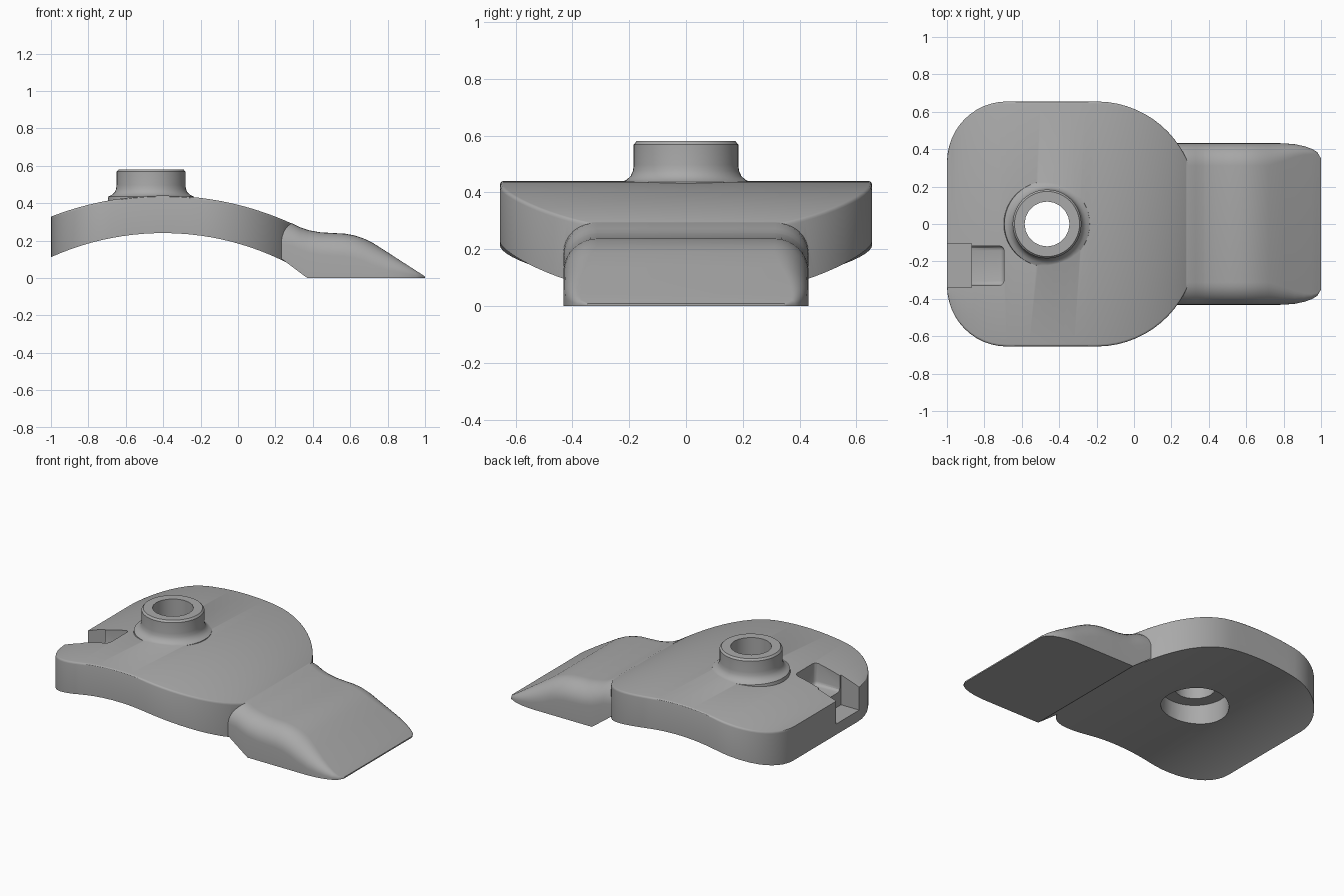
import bpy, bmesh, math

cube = bpy.data.objects.get("Cube")
if cube:
    bpy.data.objects.remove(cube)

grey = bpy.data.materials.new("plain_grey")
grey.use_nodes = True
COLOUR = (0.4, 0.4, 0.4, 1)
grey.diffuse_color = COLOUR
grey.node_tree.nodes["Principled BSDF"].inputs["Base Color"].default_value = COLOUR


def finish(name, bm):
    bmesh.ops.recalc_face_normals(bm, faces=bm.faces)
    mesh = bpy.data.meshes.new(name)
    bm.to_mesh(mesh)
    bm.free()
    mesh.materials.append(grey)
    obj = bpy.data.objects.new(name, mesh)
    bpy.context.collection.objects.link(obj)
    return obj


def skin(bm, rings):
    """Join closed rings of equal length and cap both ends."""
    for a, b in zip(rings, rings[1:]):
        for i in range(len(a)):
            j = (i + 1) % len(a)
            bm.faces.new((a[i], a[j], b[j], b[i]))
    bm.faces.new(rings[0])
    bm.faces.new(rings[-1])


def loft(name, stations, steps):
    """Stations are (x, half width, bottom, top, top edge radius)."""
    bm = bmesh.new()
    rings = []
    for x, w, low, top, r in stations:
        half = [(w, low)]
        for i in range(steps + 1):
            a = math.pi / 2 * i / steps
            half.append((w - r + r * math.cos(a), top - r + r * math.sin(a)))
        pts = half + [(-y, z) for y, z in reversed(half)]
        rings.append([bm.verts.new((x, y, z)) for y, z in pts])
    skin(bm, rings)
    return finish(name, bm)


def lathe(name, profile, sides, x):
    """Turn a (radius, z) profile about a vertical axis."""
    bm = bmesh.new()
    rings = []
    for r, z in profile:
        angles = [2 * math.pi * i / sides for i in range(sides)]
        rings.append([bm.verts.new((x + r * math.cos(a), r * math.sin(a), z)) for a in angles])
    skin(bm, rings)
    return finish(name, bm)


def box(name, x0, x1, y0, y1, z0, z1, bevel=0):
    bm = bmesh.new()
    bmesh.ops.create_cube(bm, size=1)
    for v in bm.verts:
        v.co = ((x0 + x1) / 2 + v.co.x * (x1 - x0),
                (y0 + y1) / 2 + v.co.y * (y1 - y0),
                (z0 + z1) / 2 + v.co.z * (z1 - z0))
    if bevel:
        bmesh.ops.bevel(bm, geom=bm.edges[:], offset=bevel, segments=3, profile=0.5, affect='EDGES')
    return finish(name, bm)


def combine(target, other, operation):
    mod = target.modifiers.new("combine", 'BOOLEAN')
    mod.operation = operation
    mod.solver = 'EXACT'
    mod.object = other
    bpy.context.view_layer.objects.active = target
    bpy.ops.object.modifier_apply(modifier=mod.name)
    bpy.data.objects.remove(other)


# Arched plate: rounded plan outline between two arcs
def arc_height(x, apex, radius):
    return apex - radius + math.sqrt(radius ** 2 - (x + 0.4) ** 2)


outline = []
for i in range(13):
    a = math.pi / 2 * i / 12
    outline.append((-0.68 - 0.32 * math.cos(a), 0.33 + 0.325 * math.sin(a)))
outline += [(-0.68 + 0.06 * i, 0.655) for i in range(1, 8)]
for i in range(15):
    x = -0.2 + 0.49 * math.sin(math.pi / 2 * i / 14)
    outline.append((x, 0.125 + math.sqrt(0.53 ** 2 - (x + 0.2) ** 2)))
body = loft("spade_body", [(x, w, arc_height(x, 0.24, 1.46), arc_height(x, 0.44, 1.66), 0.012)
                           for x, w in outline], 3)

# Toe: rounded wedge reaching the ground
toe_top = [(0.15, 0.31), (0.22, 0.305), (0.29, 0.292), (0.33, 0.272), (0.38, 0.255),
           (0.44, 0.244), (0.51, 0.24), (0.57, 0.237), (0.62, 0.228), (0.67, 0.212),
           (0.72, 0.188), (0.8, 0.137), (0.86, 0.098), (0.91, 0.066), (0.95, 0.04),
           (0.98, 0.021), (1.0, 0.008)]
stations = []
for x, top in toe_top:
    low = max(0, 0.112 * (0.37 - x) / 0.15)
    bulge = max(0, (x - 0.78) / 0.22)
    width = 0.35 + 0.082 * math.sqrt(max(0, 1 - bulge ** 2))
    stations.append((x, width, low, top, min(0.12, 0.7 * (top - low))))
    if x == 0.33:
        stations.append((0.37, width, 0, 0.258, 0.12))
combine(body, loft("toe", stations, 8), 'UNION')

# Hub with a flared foot
HUB_X = -0.465
hub = lathe("hub", [(0.235, 0.39), (0.228, 0.436), (0.21, 0.444), (0.195, 0.457), (0.187, 0.475),
                    (0.184, 0.497), (0.184, 0.568), (0.174, 0.58)], 48, HUB_X)
combine(body, hub, 'UNION')

# Through hole and wider recess underneath
combine(body, lathe("bore", [(0.12, 0), (0.12, 0.7)], 20, HUB_X), 'DIFFERENCE')
combine(body, lathe("recess", [(0.2, 0), (0.2, 0.35)], 40, HUB_X), 'DIFFERENCE')

# Stepped notch in the tail
combine(body, box("inner_notch", -0.95, -0.695, -0.328, -0.117, 0.27, 0.6, 0.025), 'DIFFERENCE')
combine(body, box("outer_notch", -1.1, -0.87, -0.34, -0.105, 0.18, 0.6), 'DIFFERENCE')

bpy.ops.object.select_all(action='DESELECT')
body.select_set(True)
bpy.context.view_layer.objects.active = body
bpy.ops.object.shade_smooth_by_angle(angle=math.radians(30))
